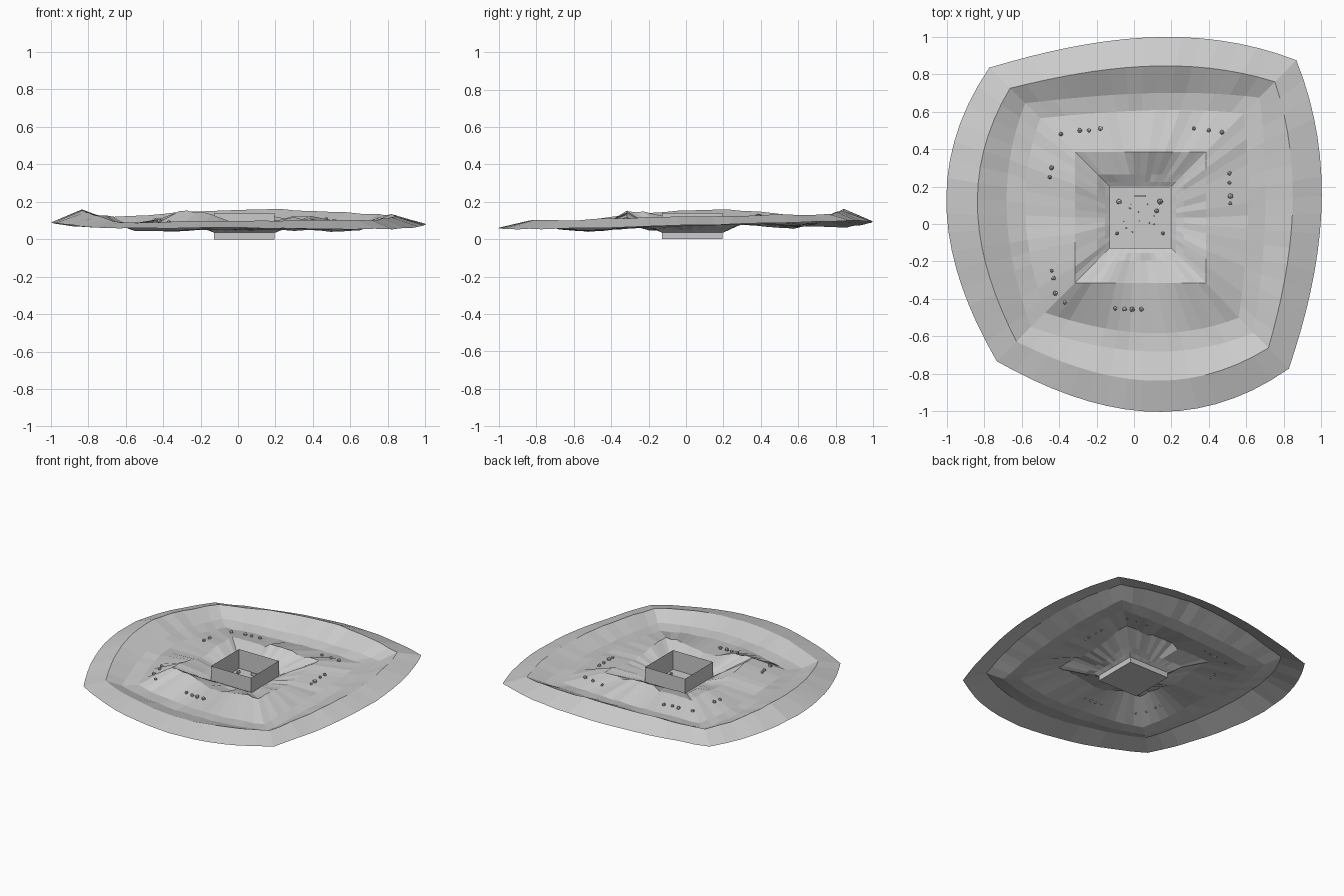
import bpy, bmesh, math, random
from mathutils import Vector
from mathutils.bvhtree import BVHTree

random.seed(4)
cube = bpy.data.objects.get("Cube")
if cube:
    bpy.data.objects.remove(cube)

grey = bpy.data.materials.new("stone_grey")
grey.use_nodes = True
COLOUR = (0.6, 0.6, 0.6, 1)
grey.diffuse_color = COLOUR
grey.node_tree.nodes["Principled BSDF"].inputs["Base Color"].default_value = COLOUR


def finish(name, bm):
    mesh = bpy.data.meshes.new(name)
    bm.to_mesh(mesh)
    bm.free()
    mesh.materials.append(grey)
    ob = bpy.data.objects.new(name, mesh)
    bpy.context.collection.objects.link(ob)
    return ob


# Terrain: nested four-sided rings, corners and side middles both given a height
CENTRE = Vector((0.035, 0.035))
SEGS = 16
CORNERS = [Vector(c) for c in ((-.96, -.96), (.99, -1.01), (1.04, 1.05), (-1.01, 1.0))]
SIDES = (-1.035, .965, .96, -1.035)       # reach of the front, right, back, left
LEAN = (.15, .15, -.2, -.12)              # shifts each side's widest point
SQUARE = [Vector(c) for c in ((-1, -1), (1, -1), (1, 1), (-1, 1))]

# corner radius, middle radius, corner heights, middle heights, roughness
RINGS = [
    (.80, 1.0, (.061, .053, .10, .063), (.06, .075, .09, .09), .003),
    (.69, .84, (.09, .10, .135, .12), (.10, .122, .16, .157), .004),
    (.61, .69, (.045, .048, .085, .07), (.055, .07, .085, .095), .004),
    (.53, .595, (.043, .042, .075, .058), (.052, .08, .068, .085), .004),
    (.35, .35, (.15, .11, .12, .105), (.08, .085, .11, .09), .007),
    (.23, .23, (.075, .06, .07, .075), (.05, .06, .07, .06), .005),
    (.19, .19, (.05, .05, .05, .05), (.048, .048, .048, .048), .002),
    (.164, .164, (.035, .035, .035, .035), (.035, .035, .035, .035), 0),
]


def ring_points(rc, rm, zc, zm, rough):
    bulged = rm > rc
    shape = CORNERS if bulged else SQUARE
    for i in range(4):
        j = (i + 1) % 4
        a, b = shape[i] * rc, shape[j] * rc
        axis = 1 - i % 2
        bulge = SIDES[i] * rm - (a + b)[axis] / 2
        for k in range(SEGS):
            t = k / SEGS
            u = 2 * t - 1
            arch = 1 - u * u
            p = a.lerp(b, t)
            if bulged:
                p[axis] += bulge * arch * (1 + LEAN[i] * u)
            # inner rings keep broad corner mounds with narrow dips between
            z = zc[i] * (1 - t) + zc[j] * t
            z += (zm[i] - (zc[i] + zc[j]) / 2) * arch ** (1.5 if bulged else 5)
            z += random.uniform(-rough, rough) * (k > 0)
            yield (*(p + CENTRE), z)


bm = bmesh.new()
loops = [[bm.verts.new(p) for p in ring_points(*r)] for r in RINGS]
for outer, inner in zip(loops, loops[1:]):
    n = len(outer)
    for i in range(n):
        j = (i + 1) % n
        bm.faces.new((outer[i], outer[j], inner[j], inner[i]))
# Steep bank behind the pit
bank = loops[4][2 * SEGS:3 * SEGS]
for v in bank:
    if -.04 < v.co.x < .18:
        v.co.z += .02
bm.normal_update()
surface = BVHTree.FromBMesh(bm)
finish("terrain", bm)

# Open pit box
BOX = Vector((0.033, 0.033, 0.07))
bm = bmesh.new()
bmesh.ops.create_cube(bm, size=1)
bmesh.ops.scale(bm, verts=bm.verts, vec=(.322, .322, .14))
bmesh.ops.translate(bm, verts=bm.verts, vec=BOX)
bm.normal_update()
bmesh.ops.delete(bm, geom=[f for f in bm.faces if f.normal.z > .5], context='FACES')
finish("pit_box", bm)


def rock(name, x, y, z, r, lift):
    bm = bmesh.new()
    bmesh.ops.create_icosphere(bm, subdivisions=1, radius=r)
    for v in bm.verts:
        v.co *= random.uniform(.85, 1.1)
        v.co += Vector((x, y, z + r * lift))
    finish(name, bm)


# Boulders resting on the ground in short rows
ROWS = {
    "front_boulder": ((-.10, -.45), (-.05, -.455), (-.01, -.455), (.04, -.455)),
    "right_boulder": ((.51, .27), (.51, .22), (.515, .15), (.515, .11)),
    "back_boulder": ((-.39, .48), (-.29, .50), (-.24, .50), (-.18, .51),
                     (.32, .51), (.40, .50), (.47, .49)),
    "left_boulder": ((-.44, .30), (-.45, .25), (-.44, -.25), (-.43, -.29),
                     (-.42, -.37), (-.37, -.42)),
}
for name, spots in ROWS.items():
    for x, y in spots:
        hit = surface.ray_cast(Vector((x, y, 1)), Vector((0, 0, -1)))[0]
        rock(name, x, y, hit.z, random.uniform(.011, .016), .5)

# Stones and pebbles on the pit floor
for x, y, r in ((-.08, .12, .015), (.14, .12, .017), (-.09, -.05, .01), (.155, -.05, .01),
                (.12, .07, .013)):
    rock("floor_stone", x, y, 0, r, 1.12)
for i in range(14):
    rock("floor_pebble", random.uniform(-.07, .13), random.uniform(-.05, .12), 0, .004, 1.12)

# Small sill against the back wall of the pit
bm = bmesh.new()
bmesh.ops.create_cube(bm, size=1)
bmesh.ops.scale(bm, verts=bm.verts, vec=(.06, .008, .02))
bmesh.ops.translate(bm, verts=bm.verts, vec=(.033, .152, .012))
finish("floor_sill", bm)
